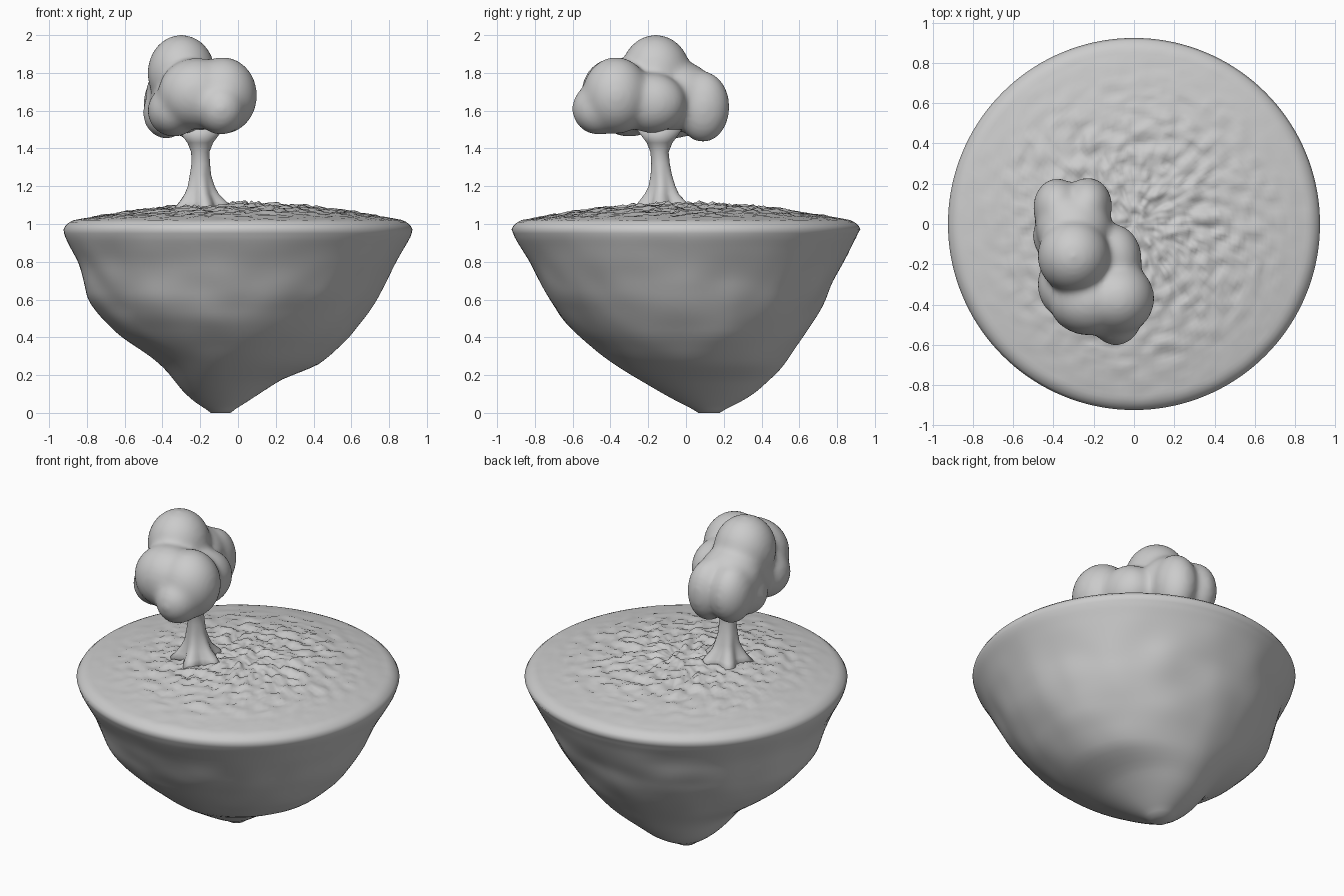
import bpy, bmesh, math
from mathutils import Vector, Matrix, noise

if "Cube" in bpy.data.objects:
    bpy.data.objects.remove(bpy.data.objects["Cube"])

SEG = 144


def finish(name, bm):
    me = bpy.data.meshes.new(name)
    bm.to_mesh(me)
    bm.free()
    for p in me.polygons:
        p.use_smooth = True
    ob = bpy.data.objects.new(name, me)
    bpy.context.collection.objects.link(ob)
    return ob


def loft(name, rings):
    """Skin a list of vertex rings and close both ends."""
    bm = bmesh.new()
    vs = [[bm.verts.new(p) for p in r] for r in rings]
    n = len(rings[0])
    for a, b in zip(vs, vs[1:]):
        for i in range(n):
            j = (i + 1) % n
            bm.faces.new((a[i], a[j], b[j], b[i]))
    bm.faces.new(vs[0][::-1])
    bm.faces.new(vs[-1])
    return finish(name, bm)


def sample(rows, z):
    for a, b in zip(rows, rows[1:]):
        if z <= b[0]:
            t = (z - a[0]) / (b[0] - a[0])
            return [p + (q - p) * t for p, q in zip(a, b)]
    return rows[-1]


# Floating island rock: z, left, right, front, back extents
rock = [
    (0.00, -0.12, -0.06, 0.09, 0.15),
    (0.02, -0.18, -0.01, 0.03, 0.22),
    (0.10, -0.28, 0.11, -0.12, 0.36),
    (0.20, -0.36, 0.27, -0.29, 0.47),
    (0.23, -0.38, 0.39, -0.34, 0.50),
    (0.30, -0.46, 0.49, -0.44, 0.55),
    (0.40, -0.62, 0.59, -0.56, 0.62),
    (0.50, -0.72, 0.665, -0.66, 0.68),
    (0.60, -0.795, 0.73, -0.73, 0.74),
    (0.80, -0.85, 0.84, -0.83, 0.835),
    (0.90, -0.90, 0.895, -0.89, 0.885),
    (0.95, -0.925, 0.925, -0.92, 0.915),
]
TOP = 0.95
rings = []
for k in range(49):
    z = TOP * k / 48
    # average neighbouring heights to round the profile
    s = [sample(rock, min(TOP, max(0, z + d))) for d in (-0.03, -0.015, 0, 0.015, 0.03)]
    _, xl, xr, yf, yb = [sum(c) / 5 for c in zip(*s)]
    f = max(0, 1 - z / 0.8)
    cx, cy = -0.09 * f, 0.12 * f
    ring = []
    for i in range(SEG):
        a = math.tau * i / SEG
        c, sn = math.cos(a), math.sin(a)
        x = c * (xr - cx if c > 0 else cx - xl)
        y = sn * (yb - cy if sn > 0 else cy - yf)
        p = Vector((cx + x, cy + y, z))
        w = 0.02 * min(1, z * 4) * min(1, (TOP - z) * 4)
        m = 1 + w * noise.noise(p * 4.5)
        ring.append((cx + x * m, cy + y * m, z))
    rings.append(ring)

# Island top: rounded rim, then a gently domed rough ground
top = [(0.924, 0.972), (0.912, 0.993), (0.892, 1.01)]
top += [(0.87 * (1 - k / 44), 0) for k in range(44)]
for r, z in top:
    ring = []
    for i in range(SEG):
        a = math.tau * i / SEG
        x, y = r * math.cos(a), r * math.sin(a)
        h = z or 1.103 - 0.083 * (r / 0.87) ** 2
        if not z:
            amp = 0.003 + 0.024 * max(0, 1 - (r / 0.8) ** 2)
            h += amp * noise.noise(Vector((x, y, 0)) * 16)
            h += amp * 0.6 * noise.noise(Vector((x, y, 3)) * 32)
        ring.append((x, y, h))
    rings.append(ring)
loft("island", rings)

# Trunk: z, centre x, centre y, radius, root lobe size
trunk = [
    (1.06, -0.19, -0.12, 0.15, 0.25),
    (1.12, -0.19, -0.12, 0.11, 0.18),
    (1.16, -0.195, -0.125, 0.084, 0.12),
    (1.20, -0.197, -0.125, 0.069, 0.07),
    (1.26, -0.20, -0.13, 0.056, 0.03),
    (1.32, -0.197, -0.135, 0.049, 0.0),
    (1.38, -0.20, -0.14, 0.048, 0.0),
    (1.43, -0.20, -0.14, 0.068, 0.0),
    (1.50, -0.20, -0.14, 0.12, 0.0),
]
loft("trunk", [[(cx + r * (1 + l * math.cos(5 * a + 0.8)) * math.cos(a),
                 cy + r * (1 + l * math.cos(5 * a + 0.8)) * math.sin(a), z)
                for a in (math.tau * i / 40 for i in range(40))]
               for z, cx, cy, r, l in trunk])

# Leaf canopy: fused blobs given as centre and radii
blobs = [
    ((-0.30, -0.16, 1.80), (0.18, 0.185, 0.203)),
    ((-0.26, -0.14, 1.64), (0.21, 0.22, 0.17)),
    ((-0.30, -0.02, 1.69), (0.19, 0.17, 0.17)),
    ((-0.38, 0.08, 1.63), (0.122, 0.148, 0.18)),
    ((-0.23, 0.09, 1.62), (0.122, 0.142, 0.19)),
    ((-0.38, -0.06, 1.59), (0.125, 0.13, 0.14)),
    ((-0.08, -0.37, 1.68), (0.182, 0.18, 0.205)),
    ((-0.22, -0.38, 1.69), (0.205, 0.175, 0.19)),
    ((-0.09, -0.46, 1.61), (0.13, 0.145, 0.14)),
    ((-0.10, -0.18, 1.64), (0.14, 0.18, 0.16)),
    ((-0.34, -0.30, 1.60), (0.14, 0.17, 0.14)),
]
bm = bmesh.new()
for c, r in blobs:
    bmesh.ops.create_icosphere(bm, subdivisions=4, radius=1,
                               matrix=Matrix.LocRotScale(Vector(c), None, Vector(r)))
canopy = finish("canopy", bm)
m = canopy.modifiers.new("fuse", 'REMESH')
m.mode = 'VOXEL'
m.voxel_size = 0.014
m.use_smooth_shade = True
m = canopy.modifiers.new("soften", 'SMOOTH')
m.factor = 0.5
m.iterations = 30
